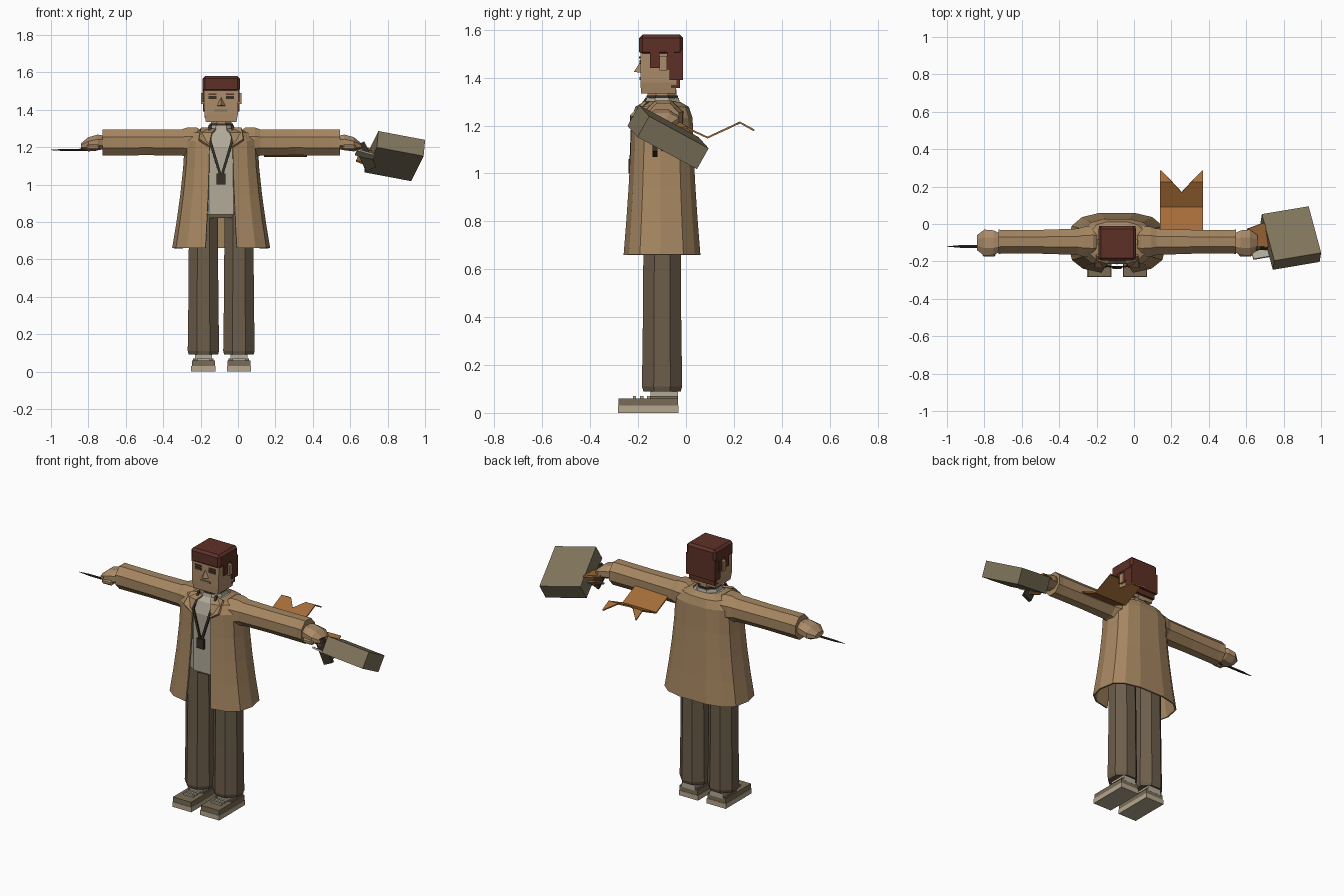
import bpy, bmesh
from math import sin, cos, pi, tau, radians, copysign

old = bpy.data.objects.get("Cube")
if old:
    bpy.data.objects.remove(old, do_unlink=True)

# Body parts are modelled around the body's own upright axis
BODY_AXIS = (-.09, -.1, 0)


def material(name, *rgb):
    mat = bpy.data.materials.new(name)
    mat.use_nodes = True
    mat.diffuse_color = (*rgb, 1)
    mat.node_tree.nodes["Principled BSDF"].inputs["Base Color"].default_value = (*rgb, 1)
    return mat


coat_tan = material("coat tan", .38, .24, .12)
skin = material("skin", .41, .26, .14)
hair_brown = material("hair red brown", .11, .03, .02)
trouser_brown = material("trouser brown", .15, .11, .07)
case_brown = material("case brown", .22, .18, .11)
shirt_grey = material("shirt grey", .45, .41, .33)
shoe_brown = material("shoe brown", .19, .15, .09)
sole_beige = material("sole beige", .46, .39, .28)
orange_cloth = material("orange cloth", .37, .15, .04)
dark_strap = material("dark strap", .04, .03, .02)


def mesh(name, verts, faces, mat, side=1, thick=0):
    """Build a mesh; side -1 mirrors it across the body axis."""
    data = bpy.data.meshes.new(name)
    bm = bmesh.new()
    made = [bm.verts.new((side * x, y, z)) for x, y, z in verts]
    for face in faces:
        bm.faces.new([made[i] for i in face])
    bmesh.ops.recalc_face_normals(bm, faces=bm.faces)
    bm.to_mesh(data)
    bm.free()
    data.materials.append(mat)
    ob = bpy.data.objects.new(name, data)
    ob.location = BODY_AXIS
    bpy.context.collection.objects.link(ob)
    if thick:
        solid = ob.modifiers.new("thickness", "SOLIDIFY")
        solid.thickness = thick
        solid.offset = 0
    return ob


def grid_faces(rows, columns):
    return [(r * columns + c, r * columns + c + 1,
             (r + 1) * columns + c + 1, (r + 1) * columns + c)
            for r in range(rows - 1) for c in range(columns - 1)]


def box(name, centre, size, mat, side=1, bevel=0):
    corners = [tuple(m + s * d / 2 for m, s, d in zip(centre, signs, size))
               for signs in ((x, y, z) for x in (-1, 1) for y in (-1, 1) for z in (-1, 1))]
    faces = [(0, 1, 3, 2), (4, 6, 7, 5), (0, 4, 5, 1), (2, 3, 7, 6), (0, 2, 6, 4), (1, 5, 7, 3)]
    ob = mesh(name, corners, faces, mat, side)
    if bevel:
        chamfer = ob.modifiers.new("bevel", "BEVEL")
        chamfer.width, chamfer.segments = bevel, 1
    return ob


def tilted_box(name, location, size, degrees, mat):
    ob = box(name, (0, 0, 0), size, mat)
    ob.location = location
    ob.rotation_euler = [radians(angle) for angle in degrees]


def loft(name, axis, centre, sections, mat, side=1, sides=8):
    """Sections hold position along the axis, two half widths and an optional lift."""
    verts, reach = [], 1 / cos(pi / sides)
    for along, wide, deep, *lift in sections:
        for i in range(sides):
            angle = tau * (i + .5) / sides
            u = centre[0] + wide * reach * cos(angle)
            v = centre[1] + deep * reach * sin(angle) + sum(lift)
            verts.append((along, u, v) if axis == "x" else (u, v, along))
    faces = [(r * sides + i, r * sides + (i + 1) % sides,
              (r + 1) * sides + (i + 1) % sides, (r + 1) * sides + i)
             for r in range(len(sections) - 1) for i in range(sides)]
    faces += [range(sides), range(len(verts) - sides, len(verts))]
    return mesh(name, verts, faces, mat, side)


def rounded(value):
    return copysign(abs(value) ** .7, value)


# Open coat: flared rings with squared corners and a gap at the front
rings = []
for step in range(5):
    flare = (1 - step / 4) ** 1.5
    rings.append((.66 + .57 * step / 4, .19 + .067 * flare, .125 + .033 * flare))
rings += [(1.275, .15, .11), (1.295, .085, .075)]
columns, gap = 14, .2
angles = [gap + (tau - 2 * gap) * i / (columns - 1) for i in range(columns)]
coat_verts = [(width * rounded(sin(a)), -depth * rounded(cos(a)), z)
              for z, width, depth in rings for a in angles]
mesh("coat", coat_verts, grid_faces(len(rings), columns), coat_tan, thick=.01)

# Shirt, neck and trouser top
middle = (0, 0)
loft("shirt", "z", middle, [(.84, .16, .11), (1.2, .15, .115), (1.27, .12, .095),
                            (1.3, .07, .07)], shirt_grey)
loft("shirt_collar", "z", middle, [(1.28, .078, .078), (1.315, .068, .07)], shirt_grey)
loft("neck", "z", middle, [(1.28, .055, .06), (1.35, .055, .06)], skin)
loft("neck_cord", "z", middle, [(1.315, .062, .066), (1.325, .062, .066)], dark_strap)
loft("trouser_top", "z", middle, [(.82, .13, .085), (.92, .15, .1)], trouser_brown)

leg_x = .095
for side, label in ((-1, "right"), (1, "left")):
    # Lapel, sleeve and hand
    mesh(label + "_lapel", [(.055, -.05, 1.3), (.11, -.07, 1.3), (.12, -.13, 1.24),
                            (.06, -.13, 1.2)], [range(4)], coat_tan, side, .012)
    loft(label + "_sleeve", "x", (.005, 1.225),
         [(.1, .08, .06), (.13, .085, .08), (.18, .08, .08), (.21, .07, .07),
          (.4, .064, .068), (.6, .062, .07), (.635, .065, .07)], coat_tan, side)
    loft(label + "_hand", "x", (0, 1.225),
         [(.62, .045, .035), (.66, .066, .042), (.71, .07, .038, -.01),
          (.75, .04, .015, -.02)], skin, side)
    box(label + "_thumb", (.685, -.06, 1.2), (.07, .03, .03), skin, side, .008)

    # Trouser leg, sock and laced shoe
    loft(label + "_leg", "z", (leg_x, 0), [(.09, .078, .078), (.11, .084, .084),
                                           (.4, .08, .08), (.85, .077, .077)],
         trouser_brown, side)
    box(label + "_sock", (leg_x, .01, .08), (.09, .115, .05), shirt_grey, side)
    box(label + "_sole", (leg_x, -.057, .015), (.13, .253, .03), sole_beige, side)
    box(label + "_shoe", (leg_x, -.057, .045), (.124, .248, .03), shoe_brown, side)
    box(label + "_shoe_heel", (leg_x, .008, .06), (.11, .115, .02), shoe_brown, side)
    for lace in range(3):
        box(f"{label}_lace_{lace + 1}", (leg_x, -.115 + lace * .03, .063),
            (.07, .014, .014), shirt_grey, side)

    # Ear, eye, brow and the hair around the ear
    box(label + "_ear", (.096, .005, 1.46), (.023, .03, .06), skin, side)
    box(label + "_eye", (.047, -.091, 1.466), (.042, .008, .016), dark_strap, side)
    box(label + "_brow", (.047, -.092, 1.484), (.042, .008, .008), hair_brown, side)
    box(label + "_sideburn", (.092, -.03, 1.475), (.014, .04, .07), hair_brown, side)
    box(label + "_side_hair", (.092, .035, 1.475), (.014, .03, .08), hair_brown, side)

    # Badge cord from the neck to the chest
    cord = [(x + edge, y, z) for x, y, z in ((.06, -.065, 1.315), (.058, -.125, 1.23),
                                             (.004, -.132, 1.05)) for edge in (-.007, .007)]
    mesh(label + "_cord", cord, grid_faces(3, 2), dark_strap, side, .008)

box("badge", (0, -.133, 1.03), (.048, .015, .06), dark_strap)

# Head
loft("face", "z", (0, -.015), [(1.335, .082, .073), (1.38, .09, .075), (1.52, .093, .075)],
     skin, sides=4)
mesh("nose", [(0, -.088, 1.47), (-.024, -.088, 1.42), (.024, -.088, 1.42), (0, -.118, 1.425)],
     [(0, 1, 3), (0, 3, 2), (1, 2, 3), (0, 2, 1)], skin)
box("mouth", (0, -.09, 1.396), (.07, .008, .013), case_brown)
box("hair_cap", (0, -.004, 1.537), (.2, .184, .086), hair_brown, bevel=.014)
box("hair_back", (0, .06, 1.455), (.196, .056, .13), hair_brown)
box("hair_nape", (0, .056, 1.38), (.176, .038, .045), hair_brown)

# Pencil in the right hand
loft("pencil", "x", (-.02, 1.185), [(-.91, .001, .001), (-.84, .007, .005),
                                    (-.67, .007, .006)], dark_strap, sides=6)

# Tilted case by the left hand, with its handle and loose flaps
tilted_box("case", (.838, -.075, 1.152), (.258, .29, .1), (-28, 10.5, 9.5), case_brown)
tilted_box("case_handle", (.68, -.13, 1.15), (.06, .02, .15), (0, -25, 0), dark_strap)
tilted_box("upper_flap", (.67, -.07, 1.19), (.1, .13, .01), (10, 10, 20), orange_cloth)
tilted_box("lower_flap", (.68, -.07, 1.13), (.09, .08, .01), (30, 20, 0), orange_cloth)
tilted_box("paper", (.68, -.16, 1.16), (.1, .05, .01), (-30, 15, 10), shirt_grey)

# Folded cloth behind the left arm, ending in two pointed tails
tail_edges = [(0, .05, 1.215), (0, .19, 1.15), (0, .27, 1.187), (.05, .325, 1.213),
              (.11, .385, 1.18)]
for side, label in ((-1, "right"), (1, "left")):
    half = [(x, y, z) for inner, y, z in tail_edges for x in (inner, .115)]
    cloth = mesh("cloth_half_" + label, half, grid_faces(len(tail_edges), 2),
                 orange_cloth, side, .008)
    cloth.location.x = .255
